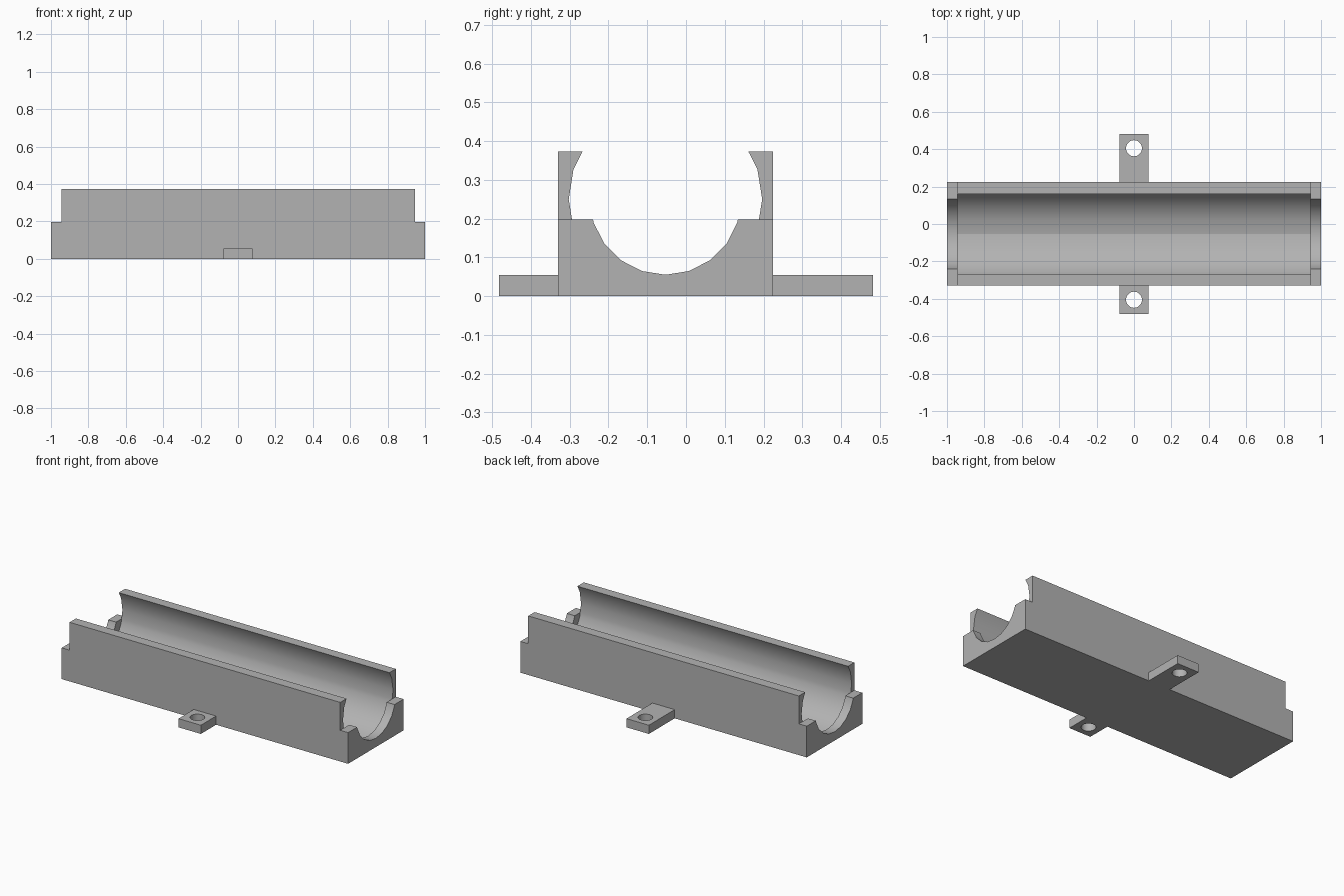
import bpy
import math

if "Cube" in bpy.data.objects:
    bpy.data.objects.remove(bpy.data.objects["Cube"], do_unlink=True)

# Main dimensions
MID_Y, HALF_W = -0.053, 0.277
HEIGHT, LIP_H = 0.373, 0.197
INNER_X, AXIS_Z = 0.945, 0.25
TAB_W, TAB_H, TAB_END = 0.156, 0.055, 0.482

grey = bpy.data.materials.new("plain grey")
grey.use_nodes = True
colour = (0.45, 0.45, 0.45, 1)
grey.diffuse_color = colour
grey.node_tree.nodes["Principled BSDF"].inputs["Base Color"].default_value = colour


def box(name, low, high):
    """Box spanning two opposite corners."""
    bpy.ops.mesh.primitive_cube_add(size=1, location=[(a + b) / 2 for a, b in zip(low, high)])
    ob = bpy.context.object
    ob.name = name
    ob.scale = [b - a for a, b in zip(low, high)]
    bpy.ops.object.transform_apply(location=True, rotation=True, scale=True)
    ob.data.materials.append(grey)
    return ob


def rod(name, radius, length, location, along_x=False):
    """Twenty-sided cutter, upright or lying along x."""
    turn = (0, math.pi / 2, 0) if along_x else (0, 0, 0)
    bpy.ops.mesh.primitive_cylinder_add(vertices=20, radius=radius, depth=length,
                                        location=location, rotation=turn)
    ob = bpy.context.object
    ob.name = name
    bpy.ops.object.transform_apply(location=True, rotation=True, scale=True)
    ob.data.materials.append(grey)
    return ob


def cut(target, cutter):
    """Subtract the cutter and remove it."""
    mod = target.modifiers.new("cut", 'BOOLEAN')
    mod.operation, mod.solver, mod.object = 'DIFFERENCE', 'EXACT', cutter
    bpy.context.view_layer.objects.active = target
    bpy.ops.object.modifier_apply(modifier=mod.name)
    bpy.data.objects.remove(cutter, do_unlink=True)


def smooth(ob):
    bpy.ops.object.select_all(action='DESELECT')
    ob.select_set(True)
    bpy.context.view_layer.objects.active = ob
    bpy.ops.object.shade_smooth_by_angle(angle=math.radians(30))


# Trough body with stepped ends, a narrow end bore and a wide inner channel
body = box("trough_body", (-1, MID_Y - HALF_W, 0), (1, MID_Y + HALF_W, HEIGHT))
for side in (-1, 1):
    xs = sorted((side * INNER_X, side * 1.2))
    cut(body, box("step_cutter", (xs[0], -1, LIP_H), (xs[1], 1, 1)))
cut(body, rod("end_bore", 0.195, 3, (0, MID_Y, AXIS_Z), True))
cut(body, rod("channel", 0.2495, 2 * INNER_X, (0, MID_Y, AXIS_Z), True))

smooth(body)
# Crease along the bottom of the channel
for edge in body.data.edges:
    ends = [body.data.vertices[i].co for i in edge.vertices]
    if all(abs(v.y - MID_Y) < 0.01 and v.z < 0.01 for v in ends):
        edge.use_edge_sharp = True

# Screw tabs, front and back
for name, side in (("front_tab", -1), ("back_tab", 1)):
    ys = sorted((MID_Y + side * HALF_W, side * TAB_END))
    tab = box(name, (-TAB_W / 2, ys[0], 0), (TAB_W / 2, ys[1], TAB_H))
    cut(tab, rod("screw_hole", 0.043, 0.3, (0, side * 0.405, 0)))
    smooth(tab)
